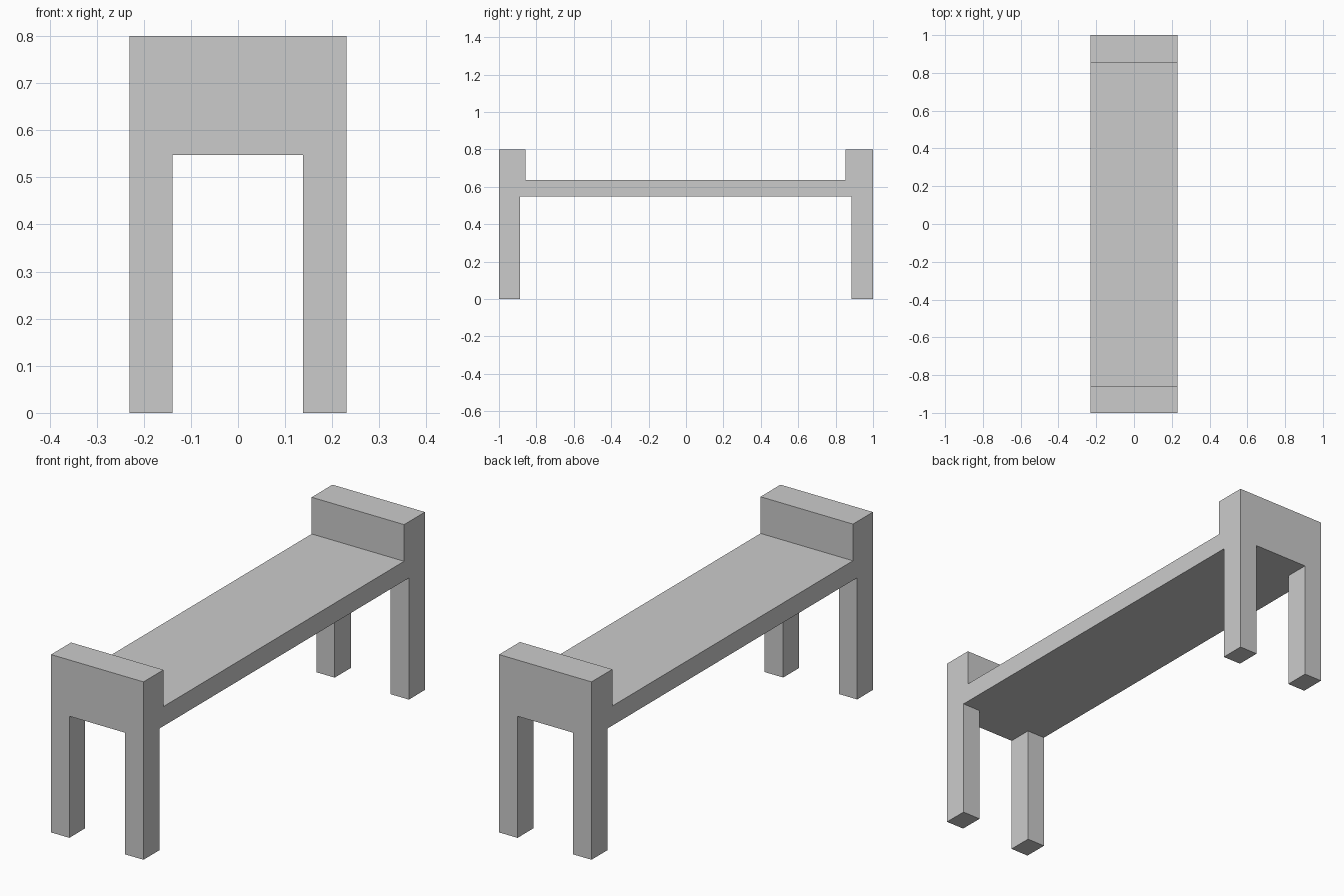
import bpy
import bmesh

if "Cube" in bpy.data.objects:
    bpy.data.objects.remove(bpy.data.objects["Cube"])

HALF_W = 0.23
UNDER, SEAT_TOP, END_TOP = 0.547, 0.635, 0.80


def extrude_x(name, profile, x0, x1):
    """Extrude a closed (y, z) profile from x0 to x1."""
    bm = bmesh.new()
    face = bm.faces.new([bm.verts.new((x0, y, z)) for y, z in profile])
    res = bmesh.ops.extrude_face_region(bm, geom=[face])
    verts = [g for g in res["geom"] if isinstance(g, bmesh.types.BMVert)]
    bmesh.ops.translate(bm, verts=verts, vec=(x1 - x0, 0, 0))
    bmesh.ops.recalc_face_normals(bm, faces=bm.faces)
    mesh = bpy.data.meshes.new(name)
    bm.to_mesh(mesh)
    bm.free()
    obj = bpy.data.objects.new(name, mesh)
    bpy.context.collection.objects.link(obj)
    return obj


# Seat with raised end blocks
extrude_x("seat_with_raised_ends", [
    (-1, UNDER), (1, UNDER), (1, END_TOP), (0.852, END_TOP),
    (0.852, SEAT_TOP), (-0.858, SEAT_TOP), (-0.858, END_TOP), (-1, END_TOP),
], -HALF_W, HALF_W)

# Four square legs, flush with the outer corners
for end, y0, y1 in (("front", -1, -0.888), ("back", 0.886, 1)):
    for side, x0, x1 in (("left", -HALF_W, -0.139), ("right", 0.138, HALF_W)):
        extrude_x(f"{end}_{side}_leg",
                  [(y0, 0), (y1, 0), (y1, UNDER), (y0, UNDER)], x0, x1)
